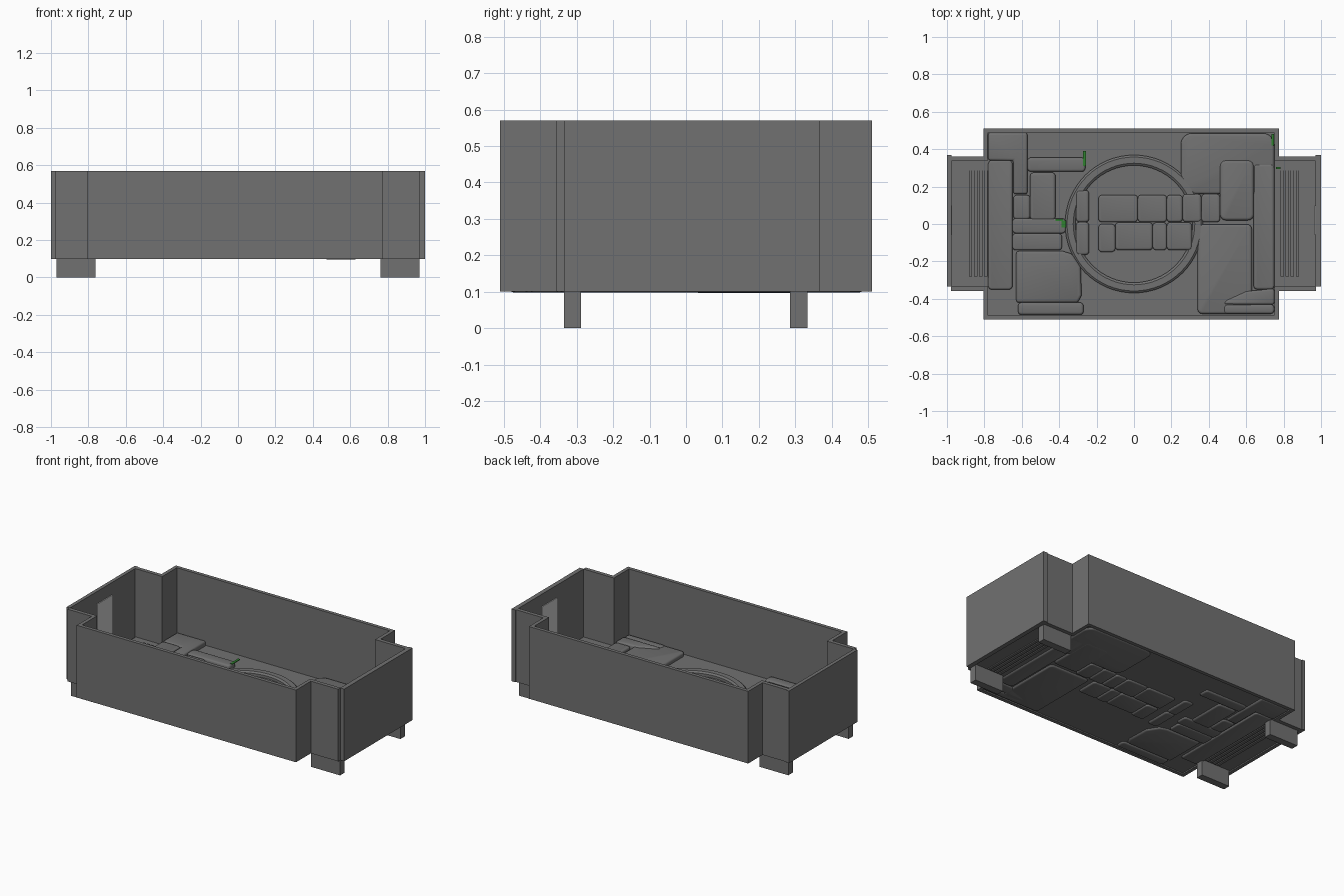
import bpy, bmesh, math

def material(name, rgb):
    m = bpy.data.materials.new(name)
    m.diffuse_color = (*rgb, 1)
    return m

GREY = material("dark grey", (0.165, 0.165, 0.165))
LIGHT = material("light grey", (0.62, 0.62, 0.62))
GREEN = material("moss green", (0.03, 0.22, 0.03))

def finish(name, bm, mat, bevel=0, segments=3):
    bmesh.ops.recalc_face_normals(bm, faces=bm.faces)
    me = bpy.data.meshes.new(name)
    bm.to_mesh(me)
    bm.free()
    ob = bpy.data.objects.new(name, me)
    bpy.context.collection.objects.link(ob)
    me.materials.append(mat)
    if bevel:
        b = ob.modifiers.new("bevel", 'BEVEL')
        b.width = bevel
        b.segments = segments
        for p in me.polygons:
            p.use_smooth = True
    return ob

def prism(name, pts, z0, z1, mat=GREY, bevel=0, segments=3):
    """Extrude a plan outline from z0 to z1."""
    bm = bmesh.new()
    low = [bm.verts.new((x, y, z0)) for x, y in pts]
    high = [bm.verts.new((x, y, z1)) for x, y in pts]
    bm.faces.new(low)
    bm.faces.new(high)
    for i in range(len(pts)):
        j = (i + 1) % len(pts)
        bm.faces.new((low[i], low[j], high[j], high[i]))
    return finish(name, bm, mat, bevel, segments)

def box(name, x0, x1, y0, y1, z0, z1, mat=GREY, bevel=0):
    return prism(name, [(x0, y0), (x1, y0), (x1, y1), (x0, y1)], z0, z1, mat, bevel)

def rounded(x0, x1, y0, y1, r, n=4):
    """Outline of a rectangle with round corners."""
    pts = []
    for cx, cy, a in ((x1 - r, y0 + r, -90), (x1 - r, y1 - r, 0),
                      (x0 + r, y1 - r, 90), (x0 + r, y0 + r, 180)):
        for i in range(n + 1):
            t = math.radians(a + 90 * i / n)
            pts.append((cx + r * math.cos(t), cy + r * math.sin(t)))
    return pts

Z0, Z1 = 0.10, 0.57

# outer walls
box("front_wall", -0.805, 0.775, -0.51, -0.487, Z0, Z1)
box("back_wall", -0.805, 0.775, 0.487, 0.51, Z0, Z1)
for side, xa, xb in (("left", -0.805, -0.782), ("right", 0.752, 0.775)):
    box(side + "_front_step", xa, xb, -0.488, -0.332, Z0, Z1)
    box(side + "_back_step", xa, xb, 0.337, 0.488, Z0, Z1)
for side, xa, xb in (("left", -0.978, -0.804), ("right", 0.774, 0.972)):
    box(side + "_bay_front_wall", xa, xb, -0.357, -0.332, Z0, Z1)
    box(side + "_bay_back_wall", xa, xb, 0.337, 0.362, Z0, Z1)
box("left_end_wall", -1.0, -0.977, -0.335, 0.368, Z0, Z1)
box("right_end_wall", 0.971, 1.0, -0.335, 0.368, Z0, Z1)

# light plates on the inner end walls
box("left_inner_plate", -0.978, -0.972, -0.06, 0.10, 0.2, 0.49, LIGHT)
box("right_inner_plate", 0.966, 0.972, -0.06, 0.10, 0.2, 0.49, LIGHT)

# main floor, end floors with ridges, legs
box("floor", -0.784, 0.754, -0.488, 0.488, 0.108, 0.12)
for side, s in (("left", -1), ("right", 1)):
    xa, xb = sorted((s * 0.75, s * 0.975))
    box(side + "_end_floor", xa, xb, -0.334, 0.34, 0.106, 0.122)
    for i in range(4):
        c = s * (0.793 + 0.027 * i)
        box(side + "_ridge", c - 0.009, c + 0.009, -0.28, 0.29, 0.1, 0.132)
    xa, xb = sorted((s * 0.762, s * 0.97))
    box(side + "_front_leg", xa, xb, -0.335, -0.288, 0, 0.128)
    box(side + "_back_leg", xa, xb, 0.285, 0.333, 0, 0.128)

# raised ring
bm = bmesh.new()
N = 64
section = [(0.313, 0.11), (0.313, 0.137), (0.325, 0.146), (0.358, 0.146), (0.369, 0.137), (0.369, 0.11)]
rows = [[bm.verts.new((r * math.cos(2 * math.pi * i / N), r * math.sin(2 * math.pi * i / N), z))
         for r, z in section] for i in range(N)]
for i in range(N):
    a, b = rows[i], rows[(i + 1) % N]
    for k in range(len(section)):
        m = (k + 1) % len(section)
        bm.faces.new((a[k], b[k], b[m], a[m]))
finish("ring", bm, GREY)

# cushion-like pads: x0, x1, y0, y1
pads = [
    (-0.57, -0.26, 0.28, 0.355), (-0.555, -0.42, 0.02, 0.275), (-0.645, -0.555, 0.025, 0.155),
    (-0.65, -0.365, -0.05, 0.03), (-0.65, -0.385, -0.14, -0.05), (-0.62, -0.27, -0.485, -0.42),
    (-0.78, -0.65, -0.35, 0.34),
    (-0.19, 0.02, 0.01, 0.155), (0.02, 0.175, 0.01, 0.155), (0.175, 0.26, 0.01, 0.155),
    (-0.19, -0.10, -0.15, 0.0), (-0.10, 0.10, -0.14, 0.008), (0.10, 0.175, -0.14, 0.008),
    (0.175, 0.31, -0.14, 0.008), (-0.31, -0.24, 0.01, 0.18), (-0.31, -0.24, -0.165, 0.01),
    (0.26, 0.36, 0.01, 0.16), (0.36, 0.46, 0.01, 0.16),
    (0.64, 0.75, -0.35, 0.32), (0.48, 0.75, -0.48, -0.43),
]
for x0, x1, y0, y1 in pads:
    prism("pad", rounded(x0, x1, y0, y1, 0.018, 3), 0.098, 0.15, GREY, 0.012)
prism("large_back_pad", rounded(0.25, 0.75, 0.16, 0.485, 0.06, 6), 0.098, 0.146, GREY, 0.014)
prism("tall_pad", rounded(0.46, 0.64, 0.02, 0.34, 0.03), 0.097, 0.156, GREY, 0.014)
prism("large_front_pad", rounded(0.34, 0.63, -0.48, -0.002, 0.025), 0.098, 0.146, GREY, 0.012)
prism("wedge_pad", [(0.48, -0.43), (0.75, -0.43), (0.75, -0.345), (0.60, -0.36), (0.49, -0.41)],
      0.098, 0.154, GREY, 0.012)
prism("cut_corner_pad", [(-0.63, -0.42), (-0.30, -0.42), (-0.28, -0.38), (-0.285, -0.23), (-0.33, -0.16),
                         (-0.38, -0.145), (-0.63, -0.145)], 0.098, 0.148, GREY, 0.014)
prism("corner_pad", [(-0.78, 0.34), (-0.645, 0.34), (-0.645, 0.16), (-0.57, 0.16), (-0.57, 0.487),
                     (-0.78, 0.487)], 0.098, 0.152, GREY, 0.012)

# small green specks lying on the pads
for x, y, w, h in ((-0.265, 0.35, 0.008, 0.04), (-0.375, 0.0, 0.012, 0.02), (0.742, 0.45, 0.006, 0.03),
                   (-0.40, 0.022, 0.02, 0.005), (0.77, 0.30, 0.012, 0.006)):
    box("speck", x - w, x + w, y - h, y + h, 0.147, 0.152, GREEN)
